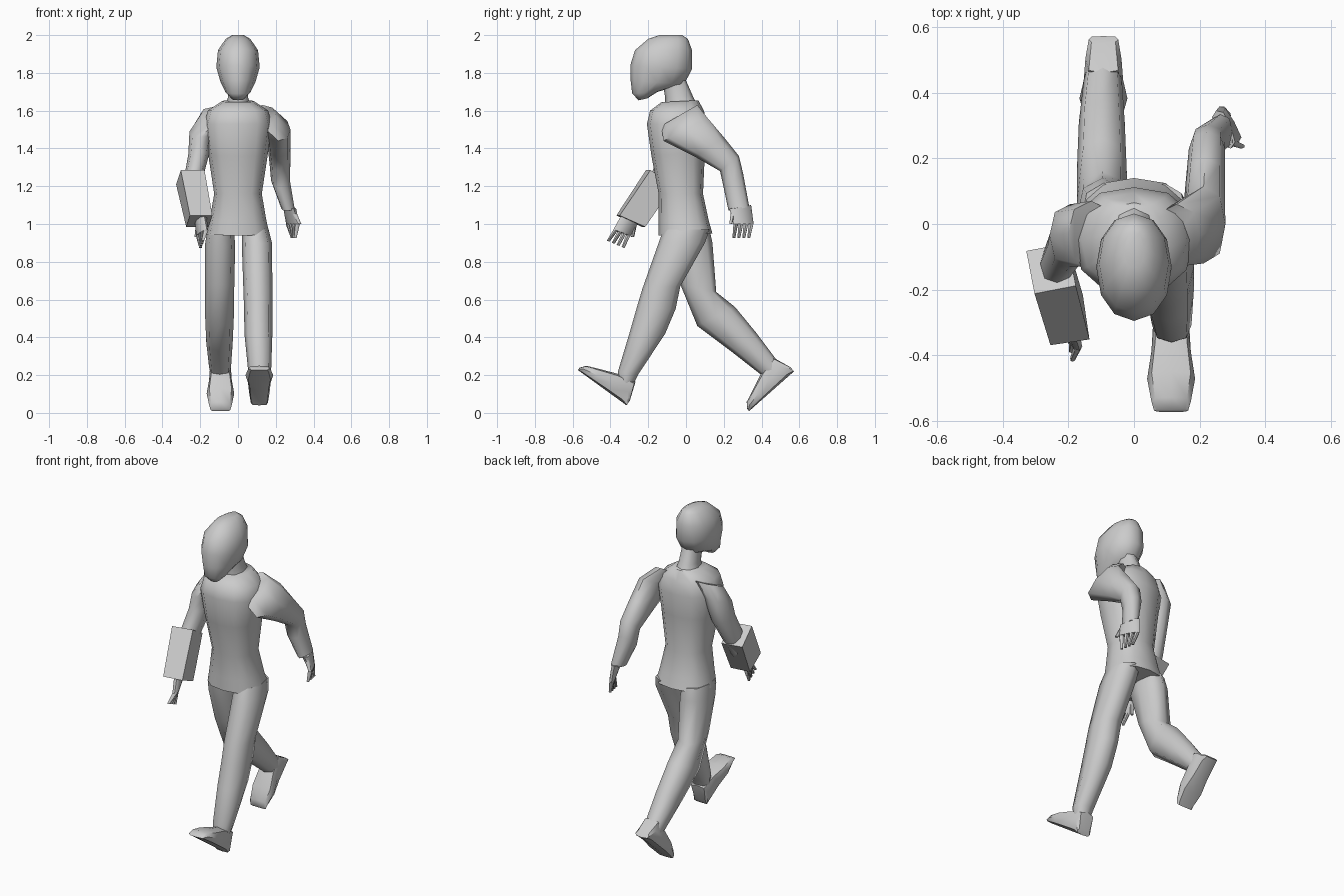
import bpy, bmesh, math
from mathutils import Vector


def spow(v, e):
    return math.copysign(abs(v) ** e, v)


def loft(name, rings, sides=8, square=0.85, angle=60):
    """Skin rings given as (front point, back point, half width)."""
    bm = bmesh.new()
    loops = []
    for p, q, w in rings:
        p, q = Vector(p), Vector(q)
        c, h = (p + q) / 2, (q - p) / 2
        ax = Vector((1, 0, 0)) if abs(h.x) < 1e-5 else Vector((h.y, -h.x, 0)).normalized()
        loop = []
        for i in range(sides):
            a = math.tau * i / sides
            u, v = math.cos(a), math.sin(a)
            if sides == 4:
                u, v = [(1, 1), (-1, 1), (-1, -1), (1, -1)][i]
            loop.append(bm.verts.new(c + h * spow(u, square) + ax * w * spow(v, square)))
        loops.append(loop)
    for a, b in zip(loops, loops[1:]):
        for i in range(sides):
            j = (i + 1) % sides
            bm.faces.new((a[i], a[j], b[j], b[i]))
    bm.faces.new(loops[0])
    bm.faces.new(loops[-1])
    bmesh.ops.recalc_face_normals(bm, faces=bm.faces)
    me = bpy.data.meshes.new(name)
    bm.to_mesh(me)
    bm.free()
    ob = bpy.data.objects.new(name, me)
    bpy.context.collection.objects.link(ob)
    bpy.ops.object.select_all(action='DESELECT')
    ob.select_set(True)
    bpy.context.view_layer.objects.active = ob
    bpy.ops.object.shade_smooth_by_angle(angle=math.radians(angle))
    return ob


def side(rows):
    """Rows (front y, front z, back y, back z, centre x, half width) to rings."""
    return [((x, y0, z0), (x, y1, z1), w) for y0, z0, y1, z1, x, w in rows]


def foot(name, x, heel, pitch):
    """Foot along -y from the heel, toe raised by pitch degrees."""
    a = math.radians(pitch)

    def at(u, v):
        return (x, heel[0] - u * math.cos(a) + v * math.sin(a),
                heel[1] + u * math.sin(a) + v * math.cos(a))
    sections = [(0, .045, .03), (.035, .055, .13), (.13, .06, .11),
                (.22, .073, .075), (.295, .06, .045), (.318, .052, .015)]
    loft(name, [(at(u, 0), at(u, h), w) for u, w, h in sections], 8, 0.6, 40)


def hand(name, wrist, knuckle, tip, thumb):
    """Flat palm, four tapered fingers and a thumb."""
    loft(name + "_palm", [(*wrist, .024), (*knuckle, .017)], 8, 0.7)
    k0, k1, t0, t1 = (Vector(v) for v in (*knuckle, *tip))
    for i in range(4):
        a, b = i / 4 + .01, (i + 1) / 4 - .01
        m = (a + b) / 2
        loft(f"{name}_finger_{i + 1}", [
            (k0.lerp(k1, a), k0.lerp(k1, b), .015),
            (t0.lerp(t1, m - .07), t0.lerp(t1, m + .07), .008)], 6, 1)
    w = Vector(wrist[thumb]).lerp(Vector(wrist[1 - thumb]), .2)
    k = Vector(knuckle[thumb])
    d = (k - Vector(knuckle[1 - thumb])).normalized()
    side_step = Vector((0, .013, 0))
    end = k + d * .015
    loft(name + "_thumb", [(w - side_step, w + side_step, .015),
                           (end - side_step * .6, end + side_step * .6, .01)], 6, 1)


# Head and neck
loft("head", side([
    (-.25, 1.655, -.205, 1.665, 0, .03),
    (-.285, 1.69, -.15, 1.70, 0, .065),
    (-.293, 1.76, -.01, 1.74, 0, .092),
    (-.295, 1.84, .032, 1.82, 0, .115),
    (-.27, 1.92, .032, 1.92, 0, .106),
    (-.20, 1.98, .01, 1.98, 0, .065),
    (-.14, 2.0, -.02, 2.0, 0, .03)]), 12, 0.95)
loft("neck", side([
    (-.11, 1.60, .06, 1.63, 0, .07),
    (-.11, 1.67, .035, 1.68, 0, .052),
    (-.13, 1.78, .0, 1.76, 0, .052)]))

# Jacket body, waist to collar
loft("torso", side([
    (-.145, .94, .14, .95, 0, .167),
    (-.145, 1.02, .12, 1.02, 0, .15),
    (-.145, 1.16, .09, 1.16, 0, .126),
    (-.183, 1.36, .10, 1.38, 0, .158),
    (-.207, 1.53, .112, 1.52, 0, .18),
    (-.19, 1.60, .095, 1.60, 0, .16),
    (-.13, 1.645, .065, 1.655, 0, .085)]), 12, 0.8)

# Legs: one stepping forward, one trailing
loft("front_leg", side([
    (-.12, .97, .125, .97, .092, .07),
    (-.145, .90, .10, .90, .10, .08),
    (-.23, .66, -.03, .67, .105, .077),
    (-.26, .56, -.055, .55, .107, .075),
    (-.30, .42, -.11, .42, .108, .074),
    (-.36, .22, -.255, .20, .115, .06),
    (-.36, .17, -.28, .15, .115, .05)]))
loft("back_leg", side([
    (-.12, .97, .125, .97, -.092, .07),
    (-.10, .88, .14, .90, -.095, .08),
    (-.03, .68, .16, .64, -.097, .077),
    (.06, .46, .26, .56, -.098, .076),
    (.24, .325, .375, .42, -.098, .07),
    (.40, .20, .48, .28, -.095, .058),
    (.43, .17, .51, .25, -.095, .05)]))
foot("front_foot", .113, (-.315, .04), 36)
foot("back_foot", -.093, (.572, .22), -41.5)

# Arms: the left swings back, the right swings forward
loft("back_arm", side([
    (-.13, 1.52, .06, 1.63, .13, .07),
    (-.12, 1.44, .115, 1.56, .212, .066),
    (.05, 1.355, .20, 1.46, .217, .06),
    (.18, 1.28, .28, 1.36, .222, .055),
    (.20, 1.19, .302, 1.27, .225, .05),
    (.225, 1.07, .335, 1.09, .265, .035)]))
loft("front_arm", side([
    (-.13, 1.53, .07, 1.62, -.13, .07),
    (-.13, 1.46, .06, 1.52, -.195, .062),
    (-.145, 1.38, .01, 1.36, -.208, .055),
    (-.18, 1.27, -.06, 1.22, -.235, .05),
    (-.22, 1.20, -.11, 1.13, -.235, .045),
    (-.32, 1.04, -.25, 1.00, -.20, .035)]))

# Box-shaped guard around the forward forearm
loft("forearm_guard", [
    ((-.24, -.20, 1.285), (-.265, -.07, 1.21), .064),
    ((-.195, -.36, 1.045), (-.215, -.225, .985), .06)], 4, 1, 30)

# Hands
hand("back_hand", ((.295, .23, 1.08), (.25, .345, 1.10)),
     ((.32, .25, 1.0), (.26, .358, 1.0)),
     ((.305, .24, .925), (.285, .345, .925)), 0)
hand("front_hand", ((-.18, -.34, 1.05), (-.215, -.25, 1.01)),
     ((-.165, -.385, .97), (-.215, -.295, .935)),
     ((-.185, -.425, .915), (-.20, -.32, .87)), 1)
